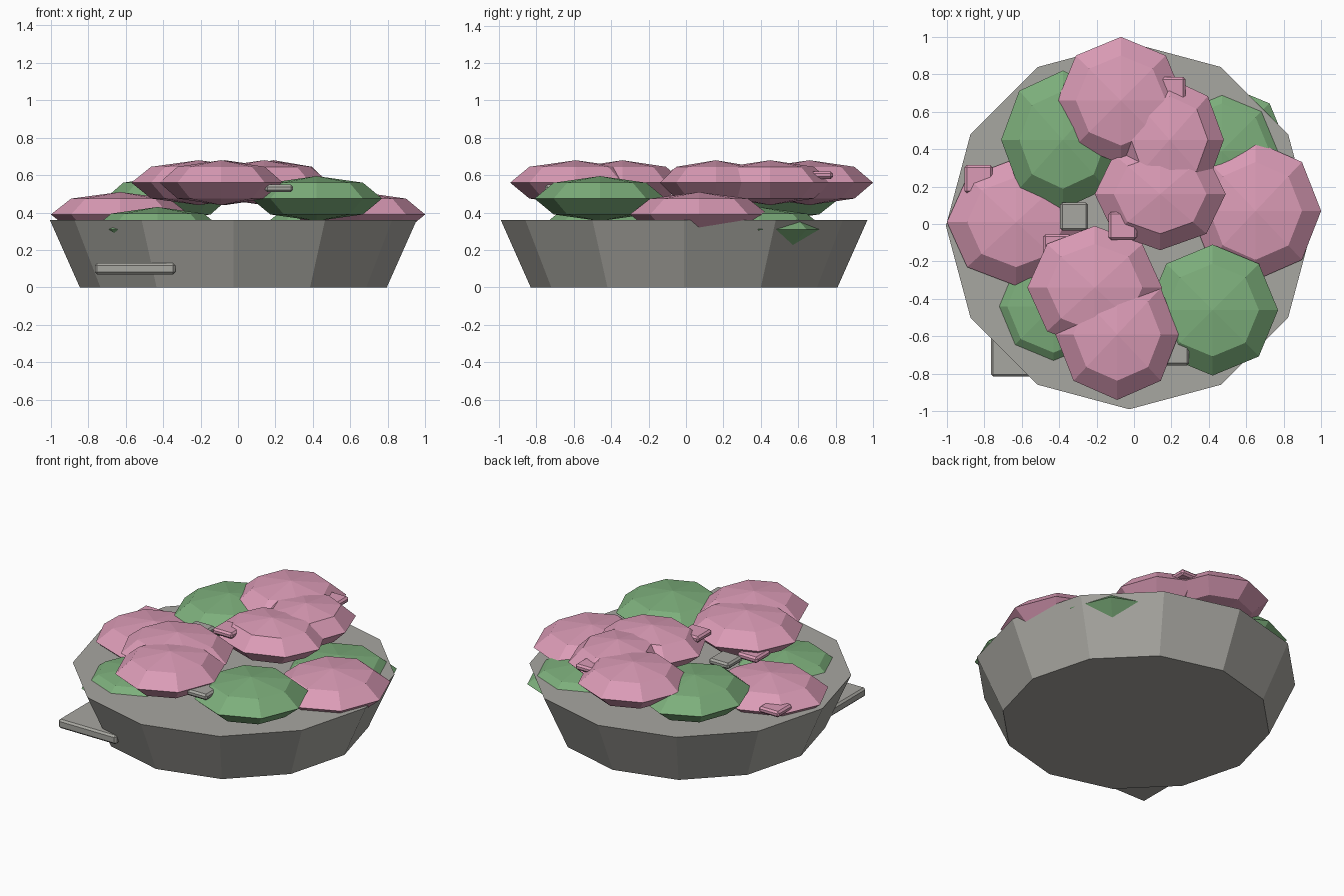
import bpy
import bmesh
from mathutils import Matrix, Vector

cube = bpy.data.objects.get("Cube")
if cube:
    bpy.data.objects.remove(cube, do_unlink=True)


def make_material(name, rgb):
    mat = bpy.data.materials.new(name)
    mat.use_nodes = True
    colour = (*rgb, 1)
    mat.diffuse_color = colour
    mat.node_tree.nodes["Principled BSDF"].inputs["Base Color"].default_value = colour
    return mat


stone = make_material("stone grey", (0.39, 0.385, 0.355))
pink = make_material("blossom pink", (0.71, 0.33, 0.47))
green = make_material("leaf green", (0.205, 0.43, 0.2))


def add_object(name, bm, mat):
    mesh = bpy.data.meshes.new(name)
    bm.to_mesh(mesh)
    bm.free()
    mesh.materials.append(mat)
    obj = bpy.data.objects.new(name, mesh)
    bpy.context.collection.objects.link(obj)
    return obj


def add_clump(name, mat, centre, rx, ry):
    """Flattened eight-sided ball of foliage."""
    bm = bmesh.new()
    place = Matrix.Translation(centre) @ Matrix.Diagonal((rx, ry, 0.12, 1))
    bmesh.ops.create_uvsphere(bm, u_segments=8, v_segments=4, radius=1, matrix=place)
    return add_object(name, bm, mat)


def add_chip(name, mat, centre, size, bevel=0.012):
    """Small flat block with chamfered edges."""
    bm = bmesh.new()
    place = Matrix.Translation(centre) @ Matrix.Diagonal((*size, 1))
    bmesh.ops.create_cube(bm, size=1, matrix=place)
    bmesh.ops.bevel(bm, geom=bm.edges[:], offset=bevel, segments=1, affect='EDGES')
    return add_object(name, bm, mat)


# Tapered twelve-sided planter
bm = bmesh.new()
bmesh.ops.create_cone(bm, cap_ends=True, segments=12, radius1=0.82, radius2=0.98,
                      depth=0.36, matrix=Matrix.Translation((-0.025, -0.01, 0.18)))
add_object("planter", bm, stone)

# Leaf clumps: two low ones against the rim, two raised
LOW, MID, HIGH = 0.31, 0.475, 0.56
add_clump("leaves_low_front", green, (-0.43, -0.44, LOW), 0.35, 0.35)
add_clump("leaves_low_back", green, (0.47, 0.39, LOW), 0.36, 0.36)
add_clump("leaves_front", green, (0.42, -0.46, MID), 0.35, 0.35)
add_clump("leaves_back", green, (-0.38, 0.45, MID), 0.33, 0.37)

# Blossom clumps: one on each side, five piled on top
add_clump("blossom_right", pink, (-0.63, 0.01, 0.39), 0.37, 0.34)
add_clump("blossom_left", pink, (0.65, 0.07, 0.39), 0.35, 0.37)
add_clump("blossom_back", pink, (-0.07, 0.66, HIGH), 0.34, 0.34)
add_clump("blossom_back_left", pink, (0.19, 0.45, HIGH), 0.29, 0.33)
add_clump("blossom_centre", pink, (0.14, 0.16, HIGH), 0.35, 0.3)
add_clump("blossom_front_right", pink, (-0.21, -0.34, HIGH), 0.36, 0.33)
add_clump("blossom_front", pink, (-0.09, -0.59, HIGH), 0.33, 0.35)

# Flat slab poking out of the planter wall
add_chip("side_slab", stone, (-0.55, -0.6, 0.1), (0.43, 0.43, 0.06))

# Loose petals and pebbles among the clumps
petal = (0.15, 0.15, 0.04)
for i, spot in enumerate([(-0.06, -0.01, 0.61), (-0.41, -0.13, 0.52),
                          (-0.83, 0.24, 0.41), (0.2, 0.71, 0.6)]):
    add_chip(f"petal_{i + 1}", pink, Vector(spot), petal)
for i, spot in enumerate([(0.22, -0.68, 0.53), (-0.32, 0.04, 0.52)]):
    add_chip(f"pebble_{i + 1}", stone, Vector(spot), petal)
